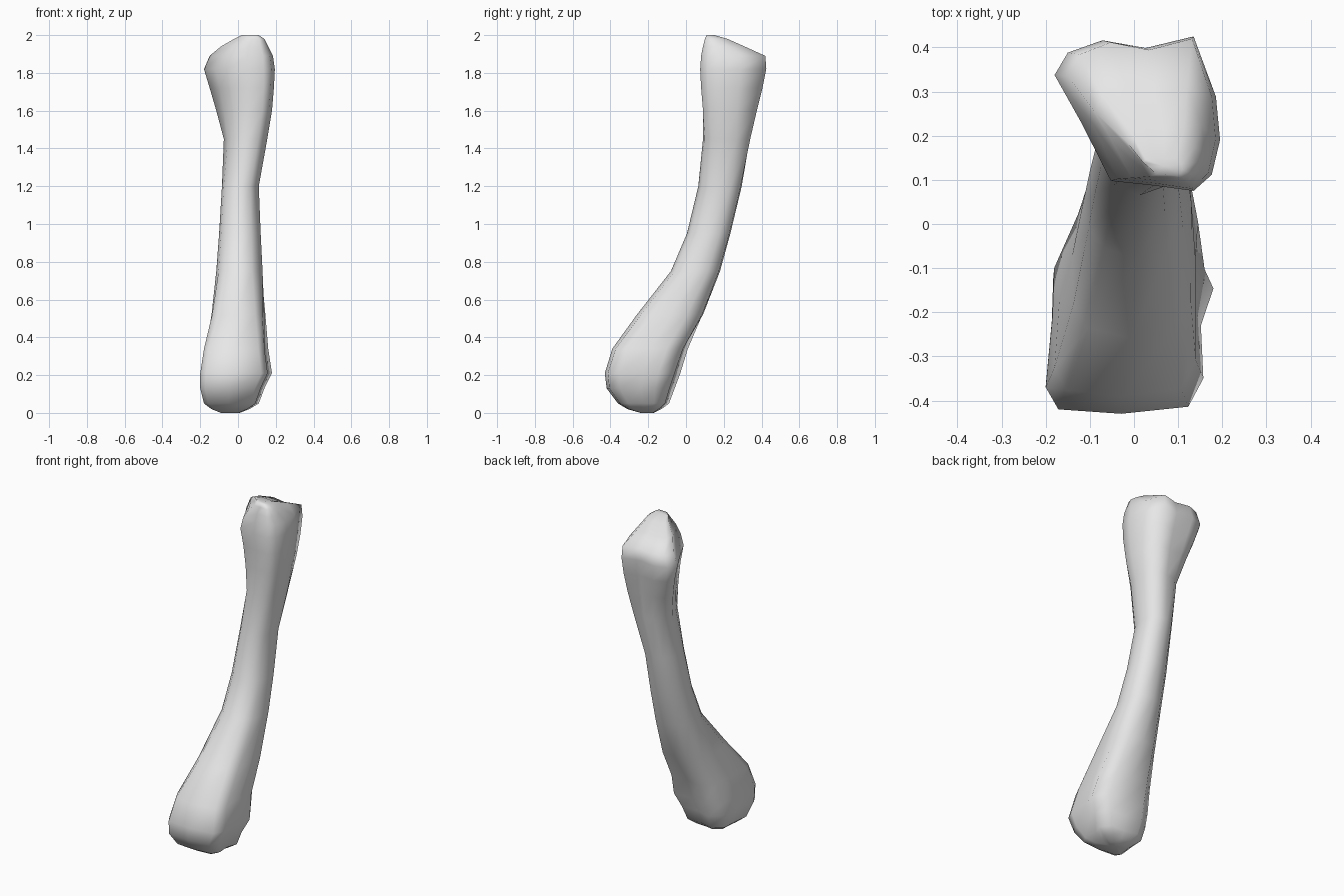
import bpy
import bmesh

cube = bpy.data.objects.get("Cube")
if cube:
    bpy.data.objects.remove(cube, do_unlink=True)

# Normalised cross-section outlines, counter-clockwise from the front right corner
HEAD = [(-.32, -.87), (.2, -.93), (.68, -1), (.9, -.79), (1, -.34), (.95, .22),
        (.68, 1), (.1, .85), (-.42, .95), (-.84, .79), (-1, .5), (-.68, -.11)]
SHAFT = [(-.6, -.8), (0, -1), (.55, -.85), (.85, -.5), (1, 0), (.95, .5),
         (.6, .95), (0, 1), (-.5, .85), (-.85, .5), (-1, 0), (-.9, -.45)]
FOOT = [(-.85, -.95), (-.1, -1), (.7, -.92), (.88, -.6), (.85, 0), (1, .42),
        (.7, .85), (.1, .85), (-.45, 1), (-.9, .65), (-.92, .1), (-1, -.7)]

# Extent of the bone at each height: z, x low, x high, y low, y high
LEVELS = [
    (0, -.09, .01, -.24, -.17),
    (.02, -.14, .06, -.31, -.13),
    (.05, -.18, .11, -.36, -.09),
    (.13, -.2, .14, -.42, -.06),
    (.21, -.2, .18, -.43, -.03),
    (.34, -.18, .16, -.39, .01),
    (.52, -.14, .145, -.26, .09),
    (.75, -.115, .13, -.08, .18),
    (.95, -.1, .12, .005, .235),
    (1.2, -.085, .11, .065, .295),
    (1.45, -.075, .155, .09, .34),
    (1.6, -.115, .18, .09, .375),
    (1.72, -.15, .19, .08, .405),
    (1.82, -.18, .195, .075, .425),
    (1.89, -.15, .185, .08, .42),
    (1.94, -.09, .16, .09, .31),
    (1.98, -.02, .14, .1, .22),
    (2, .02, .11, .11, .15),
]


def ramp(value, start, end):
    t = min(max((value - start) / (end - start), 0), 1)
    return t * t * (3 - 2 * t)


def fit(values, low, high):
    a, b = min(values), max(values)
    return [low + (v - a) / (b - a) * (high - low) for v in values]


def section(z, x_low, x_high, y_low, y_high):
    """Blend the outlines for this height and fit them to its extent."""
    head, foot = ramp(z, 1.25, 1.75), ramp(z, .75, .25)
    axes = []
    for axis, low, high in ((0, x_low, x_high), (1, y_low, y_high)):
        blend = [h[axis] * head + f[axis] * foot + s[axis] * (1 - head - foot)
                 for h, s, f in zip(HEAD, SHAFT, FOOT)]
        axes.append(fit(blend, low, high))
    return [(x, y, z) for x, y in zip(*axes)]


# Loft the sections into one closed bone
bm = bmesh.new()
rings = [[bm.verts.new(p) for p in section(*level)] for level in LEVELS]
count = len(SHAFT)
for lower, upper in zip(rings, rings[1:]):
    for i in range(count):
        j = (i + 1) % count
        bm.faces.new((lower[i], lower[j], upper[j], upper[i]))
caps = [bm.faces.new(rings[0][::-1]), bm.faces.new(rings[-1])]
bmesh.ops.poke(bm, faces=caps)
bmesh.ops.recalc_face_normals(bm, faces=bm.faces[:])
for face in bm.faces:
    face.smooth = True
mesh = bpy.data.meshes.new("bone")
bm.to_mesh(mesh)
bm.free()
bone = bpy.data.objects.new("bone", mesh)
bpy.context.collection.objects.link(bone)

# Plain light grey surface
grey = bpy.data.materials.new("light grey")
grey.use_nodes = True
colour = (.8, .8, .8, 1)
grey.diffuse_color = colour
grey.node_tree.nodes["Principled BSDF"].inputs["Base Color"].default_value = colour
mesh.materials.append(grey)
